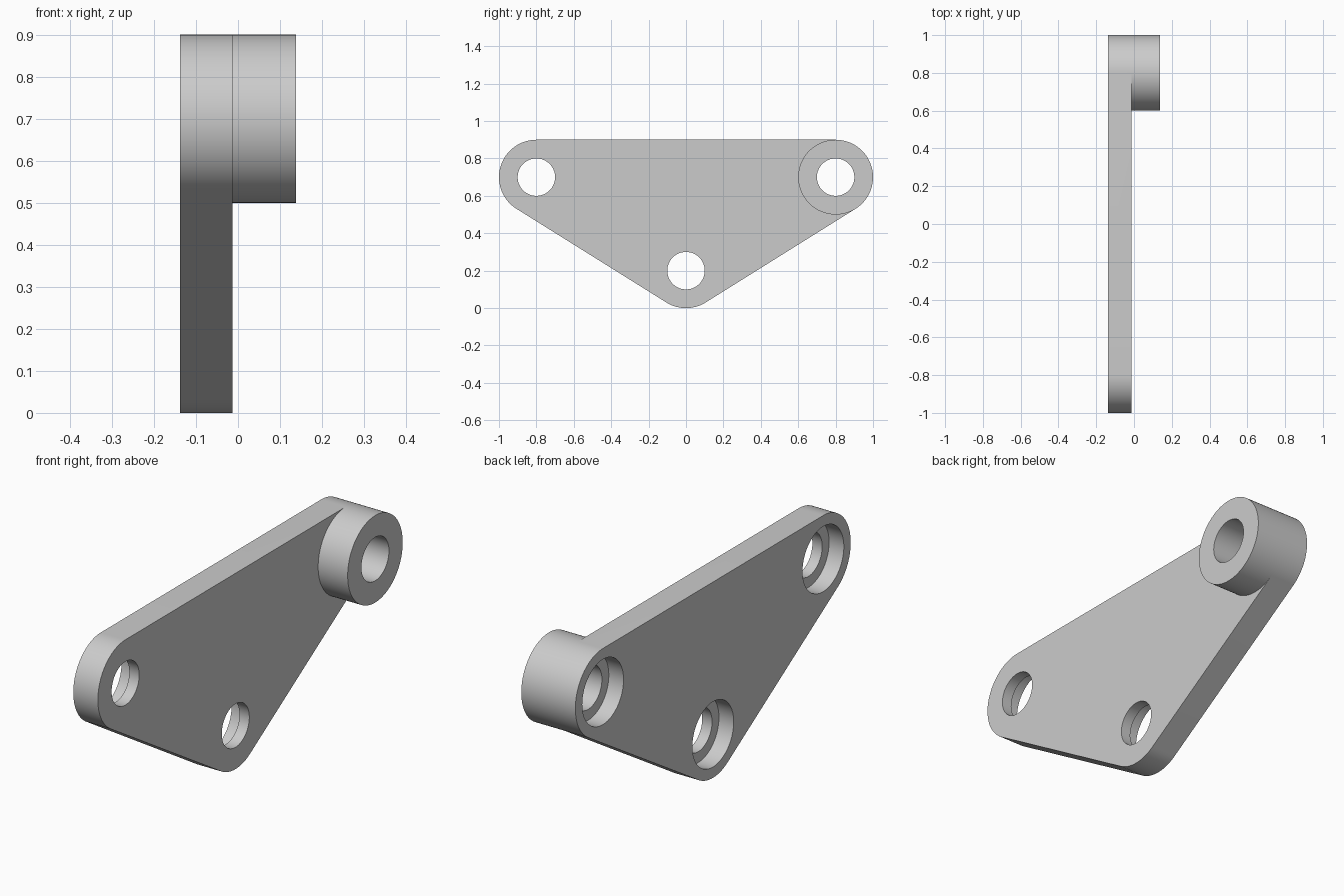
import bpy, bmesh
from math import sin, cos, pi, radians
from mathutils import Vector
from mathutils.geometry import convex_hull_2d

cube = bpy.data.objects.get("Cube")
if cube:
    bpy.data.objects.remove(cube, do_unlink=True)

SEGMENTS = 96
PAD, BORE, COUNTERBORE = 0.2, 0.1, 0.15
BACK, FLOOR, FRONT, BOSS = -0.1375, -0.0625, -0.0125, 0.1375
PIVOTS = [(-0.8, 0.7), (0.0, 0.2), (0.8, 0.7)]   # the last one carries the boss

bm = bmesh.new()
verts = {}


def circle(centre, radius):
    return [(centre[0] + radius * cos(2 * pi * i / SEGMENTS),
             centre[1] + radius * sin(2 * pi * i / SEGMENTS)) for i in range(SEGMENTS)]


def vert(x, p):
    """One shared vertex for each position, so that parts join."""
    if (x, p) not in verts:
        verts[(x, p)] = bm.verts.new((x, p[0], p[1]))
    return verts[(x, p)]


def pairs(loop):
    return {frozenset((loop[i - 1], loop[i])) for i in range(len(loop))}


def wall(loop, x0, x1):
    for i in range(len(loop)):
        a, b = loop[i - 1], loop[i]
        bm.faces.new((vert(x0, a), vert(x0, b), vert(x1, b), vert(x1, a)))


def flat(x, edge_pairs):
    """Fill a flat region bounded by an outline and holes."""
    edges = []
    for pair in edge_pairs:
        a, b = (vert(x, p) for p in pair)
        edges.append(bm.edges.get((a, b)) or bm.edges.new((a, b)))
    bmesh.ops.triangle_fill(bm, edges=edges, use_beauty=True, normal=Vector((1, 0, 0)))


# Plate outline wrapped around the three round pads
points = [p for c in PIVOTS for p in circle(c, PAD)]
outline = [points[i] for i in convex_hull_2d(points)]
bores = [circle(c, BORE) for c in PIVOTS]
counterbores = [circle(c, COUNTERBORE) for c in PIVOTS]
boss = circle(PIVOTS[-1], PAD)

# Outer walls of plate and boss
wall(outline, BACK, FRONT)
wall(boss, FRONT, BOSS)

# Stepped holes
for i, (bore, wide) in enumerate(zip(bores, counterbores)):
    wall(wide, BACK, FLOOR)
    wall(bore, FLOOR, BOSS if i == 2 else FRONT)
    flat(FLOOR, pairs(wide) | pairs(bore))

# Flat faces: plate back, plate front around the boss, boss end
flat(BACK, pairs(outline).union(*map(pairs, counterbores)))
flat(FRONT, (pairs(outline) ^ pairs(boss)) | pairs(bores[0]) | pairs(bores[1]))
flat(BOSS, pairs(boss) | pairs(bores[2]))

bmesh.ops.recalc_face_normals(bm, faces=bm.faces[:])
mesh = bpy.data.meshes.new("pivot_bracket")
bm.to_mesh(mesh)
bm.free()

# Plain grey material
grey = bpy.data.materials.new("light grey")
grey.use_nodes = True
colour = (0.6, 0.6, 0.6, 1)
grey.diffuse_color = colour
grey.node_tree.nodes["Principled BSDF"].inputs["Base Color"].default_value = colour
mesh.materials.append(grey)

bracket = bpy.data.objects.new("pivot_bracket", mesh)
bpy.context.collection.objects.link(bracket)
bpy.ops.object.select_all(action='DESELECT')
bracket.select_set(True)
bpy.context.view_layer.objects.active = bracket
bpy.ops.object.shade_smooth_by_angle(angle=radians(30))
